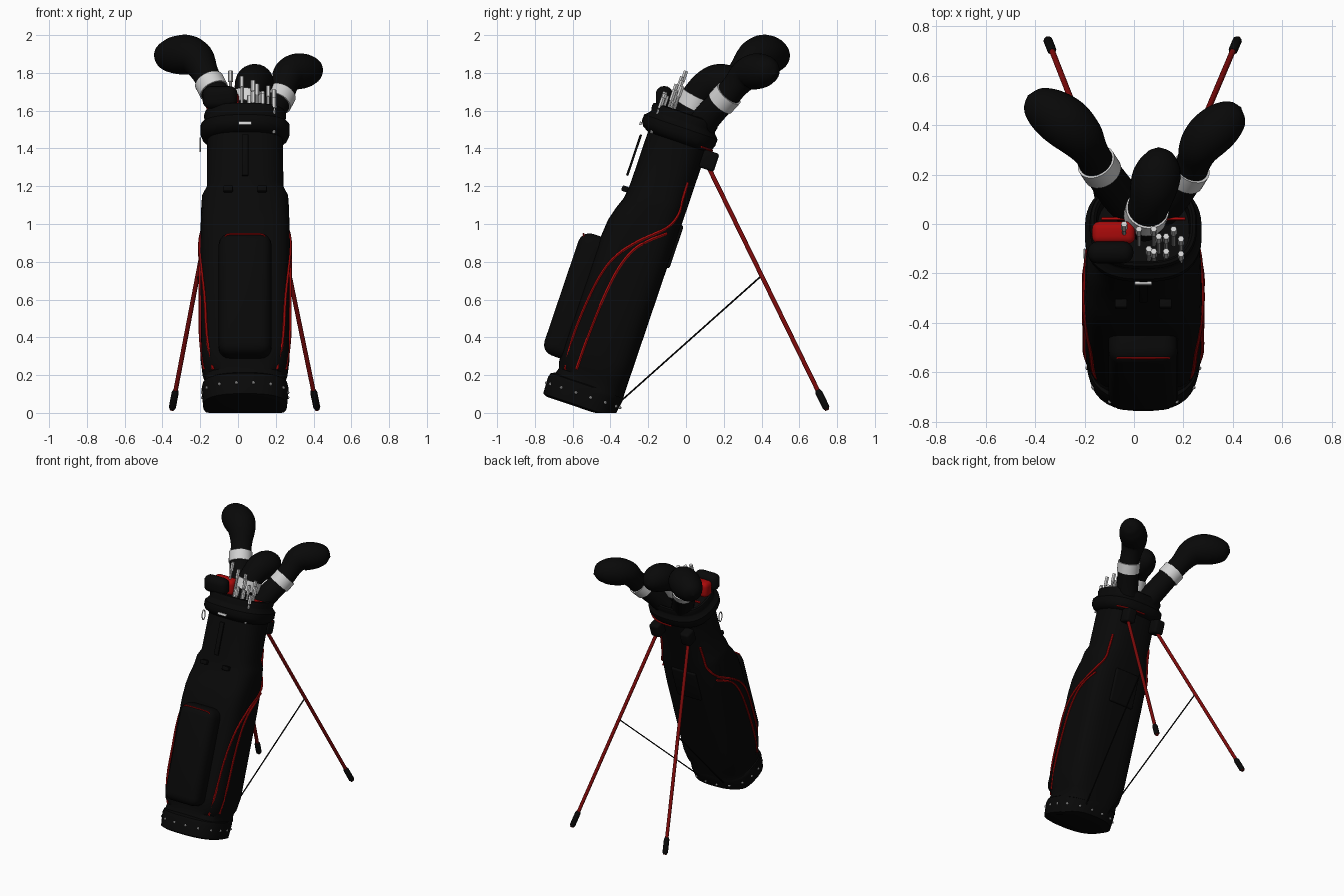
import bpy, bmesh, math
from mathutils import Vector, Matrix, Quaternion

cube = bpy.data.objects.get("Cube")
if cube:
    bpy.data.objects.remove(cube, do_unlink=True)


def material(name, r, g, b):
    m = bpy.data.materials.new(name)
    m.use_nodes = True
    m.diffuse_color = (r, g, b, 1)
    m.node_tree.nodes["Principled BSDF"].inputs["Base Color"].default_value = (r, g, b, 1)
    return m


BLACK = material("black fabric", .0025, .0025, .0025)
RED = material("red trim", .4, .003, .003)
DARK_RED = material("dark red legs", .2, .003, .003)
SILVER = material("light grey", .65, .65, .65)

# Leaning frame of the bag: v runs front to back, w runs up the bag
TILT = math.radians(18.7)
BAG = Matrix.Translation((.0375, -.36, 0)) @ Matrix.Rotation(-TILT, 4, 'X')
TO_BAG = BAG.inverted()
WORLD = Matrix.Identity(4)


def make(name, bm, mat, matrix=WORLD):
    bmesh.ops.transform(bm, matrix=matrix, verts=bm.verts)
    for v in bm.verts:
        v.co.z = max(v.co.z, 0)
    bmesh.ops.recalc_face_normals(bm, faces=bm.faces)
    mesh = bpy.data.meshes.new(name)
    bm.to_mesh(mesh)
    bm.free()
    mesh.materials.append(mat)
    ob = bpy.data.objects.new(name, mesh)
    bpy.context.collection.objects.link(ob)
    bpy.ops.object.select_all(action='DESELECT')
    ob.select_set(True)
    bpy.context.view_layer.objects.active = ob
    bpy.ops.object.shade_smooth_by_angle(angle=math.radians(40))
    return ob


def skin(bm, rings):
    for a, b in zip(rings, rings[1:]):
        for i in range(len(a)):
            j = (i + 1) % len(a)
            bm.faces.new((a[i], a[j], b[j], b[i]))
    bm.faces.new(rings[0][::-1])
    bm.faces.new(rings[-1])


def outline(w, hx, front, back, angle, power=2.6):
    # Rounded-square cross-section; a higher power gives squarer corners
    c, s = math.cos(angle), math.sin(angle)
    k = (abs(c) ** power + abs(s) ** power) ** (-1 / power)
    return Vector((hx * c * k, (front + back) / 2 + (back - front) / 2 * s * k, w))


def loft(name, sections, mat, n=48):
    bm = bmesh.new()
    skin(bm, [[bm.verts.new(outline(*s[:4], math.tau * i / n, *s[4:])) for i in range(n)] for s in sections])
    return make(name, bm, mat, BAG)


def sweep(name, path, radii, mat, matrix=WORLD, steps=1, n=10):
    # Round tube along a smoothed path with changing radius
    if isinstance(radii, float):
        radii = [radii] * len(path)
    pts = [Vector((*p, r)) for p, r in zip(path, radii)]
    pts = [pts[0] * 2 - pts[1]] + pts + [pts[-1] * 2 - pts[-2]]
    fine = []
    for a, b, c, d in zip(pts, pts[1:], pts[2:], pts[3:]):
        for k in range(steps):
            t = k / steps
            fine.append((b * 2 + (c - a) * t + (a * 2 - b * 5 + c * 4 - d) * t * t
                         + (b * 3 - a - c * 3 + d) * t ** 3) / 2)
    fine.append(pts[-2])
    bm = bmesh.new()
    rings, q, last = [], Quaternion(), Vector((0, 0, 1))
    for i, p in enumerate(fine):
        d = (fine[min(i + 1, len(fine) - 1)] - fine[max(i - 1, 0)]).xyz.normalized()
        q = last.rotation_difference(d) @ q
        last = d
        rings.append([bm.verts.new(p.xyz + q @ Vector((math.cos(math.tau * j / n), math.sin(math.tau * j / n), 0))
                                   * max(p.w, .002)) for j in range(n)])
    skin(bm, rings)
    return make(name, bm, mat, matrix)


def box(name, center, size, mat, bevel=.01, matrix=BAG):
    bm = bmesh.new()
    bmesh.ops.create_cube(bm, size=1, matrix=Matrix.Translation(center) @ Matrix.Diagonal((*size, 1)))
    bmesh.ops.bevel(bm, geom=bm.edges[:], offset=bevel, segments=4, profile=.5, affect='EDGES')
    return make(name, bm, mat, matrix)


# Bag shell: base cup, body, collar
loft("base_cup", [(-.04, .2, -.385, -.03), (-.03, .222, -.408, 0), (.06, .23, -.412, .002),
                  (.085, .225, -.405, .002), (.1, .205, -.375, 0)], BLACK)
BODY = [(.08, .22, -.385, 0, 3), (.125, .213, -.372, 0, 3), (.16, .225, -.383, 0, 3.5),
        (.25, .236, -.386, 0, 4), (.85, .237, -.386, 0, 4), (.95, .236, -.378, 0, 3.8),
        (1.02, .234, -.36, 0, 3.5), (1.09, .232, -.335, 0, 3), (1.15, .228, -.328, 0, 2.8),
        (1.2, .203, -.327, 0, 2.6), (1.5, .2, -.327, 0, 2.6)]
loft("bag_body", BODY, BLACK)
loft("collar", [(1.46, .2, -.327, 0), (1.48, .225, -.36, .025), (1.505, .236, -.376, .035),
                (1.54, .236, -.376, .035), (1.565, .215, -.35, .012), (1.575, .212, -.346, .01),
                (1.6, .217, -.352, .016), (1.615, .212, -.346, .01), (1.62, .2, -.335, 0),
                (1.61, .19, -.325, -.01), (1.54, .185, -.32, -.015)], BLACK)

# Studs around the base cup
for i in range(16):
    bm = bmesh.new()
    bmesh.ops.create_icosphere(bm, subdivisions=1, radius=.009, matrix=Matrix.Translation(
        outline(.03, .228, -.411, .002, math.tau * (i + .5) / 16)))
    make("base_stud", bm, SILVER, BAG)

# Pockets, back pad and front fittings
box("front_pocket", (0, -.39, .515), (.28, .2, .68), BLACK, .06)
box("back_pad", (0, .0, .93), (.2, .025, .24), BLACK, .011)
sweep("front_pocket_piping", [(-.105, -.47, .825), (-.08, -.476, .838), (.08, -.476, .838), (.105, -.47, .825)],
      .005, RED, BAG, 3, 6)
box("front_strap", (.0, -.357, 1.32), (.035, .012, .23), BLACK, .004)
box("front_plate", (0, -.378, 1.49), (.07, .012, .018), SILVER, .003)
for x in (-.09, .09):
    box("strap_loop", (x, -.345, 1.135), (.05, .035, .03), BLACK, .006)


def side_x(p):
    # Half-width of the body surface at a point in the bag frame
    for a, b in zip(BODY, BODY[1:]):
        if a[0] <= p.z <= b[0]:
            t = (p.z - a[0]) / (b[0] - a[0])
            hx, front, back, power = [a[i] + (b[i] - a[i]) * t for i in (1, 2, 3, 4)]
            u = abs((p.y - (front + back) / 2) / ((back - front) / 2))
            return hx * max(0, 1 - u ** power) ** (1 / power)
    return .2


# Red piping on both flanks
CURVES = [[(-.64, .23), (-.6, .4), (-.52, .6), (-.44, .75), (-.36, .84), (-.25, .91), (-.1, .98),
           (-.04, 1.05), (-.02, 1.12), (.01, 1.22)],
          [(-.58, .23), (-.52, .4), (-.44, .6), (-.36, .76), (-.28, .86), (-.2, .91), (-.1, .95)]]
for side in (-1, 1):
    for curve in CURVES:
        path = [TO_BAG @ Vector((0, y, z)) for y, z in curve]
        for p in path:
            p.x = side * (side_x(p) + .003)
        sweep("side_piping", path, .008, RED, BAG, 4, 6)

# Short red piping at the back of the collar, red edge on the divider in its mouth
sweep("collar_piping", [outline(1.475, .225, -.36, .027, math.pi * (.22 + .05 * i)) for i in range(7)],
      .006, RED, BAG, 1, 6)
box("divider_piping", (0, -.14, 1.6), (.34, .012, .014), RED, .003)

# Stand: hinges, legs, rubber feet and thin struts
for top_x, foot_x, base_x in ((-.1, -.35, -.06), (.15, .42, .13)):
    box("stand_hinge", (top_x - .0375, .028, 1.42), (.075, .085, .1), BLACK, .015)
    top, foot = Vector((top_x, .11, 1.32)), Vector((foot_x, .748, .016))
    sweep("stand_leg", [top, foot], .012, DARK_RED)
    sweep("stand_foot", [top.lerp(foot, .92), top.lerp(foot, .93), top.lerp(foot, .99), foot],
          [.014, .019, .019, .01], BLACK)
    sweep("stand_strut", [top.lerp(foot, .455), (base_x, -.37, .04)], .0045, BLACK, n=6)

# Padded covers on the large clubs, each with a pale band
COVERS = {
    "right_cover": ([(.0, .05, 1.47), (-.07, .13, 1.6), (-.14, .23, 1.73), (-.175, .29, 1.8), (-.215, .35, 1.87),
                     (-.265, .4, 1.895), (-.32, .44, 1.895), (-.37, .475, 1.89), (-.41, .505, 1.885),
                     (-.428, .52, 1.88)],
                    [.075, .077, .072, .072, .093, .105, .102, .086, .055, .0], 2),
    "left_cover": ([(.11, .06, 1.49), (.16, .12, 1.575), (.22, .205, 1.665), (.245, .26, 1.73), (.265, .31, 1.785),
                    (.3, .355, 1.805), (.345, .395, 1.81), (.385, .43, 1.808), (.415, .458, 1.8),
                    (.432, .472, 1.795)],
                   [.075, .075, .07, .07, .084, .094, .092, .078, .05, .0], 2),
    "middle_cover": ([(.04, .0, 1.53), (.05, .045, 1.65), (.065, .09, 1.71), (.08, .15, 1.745), (.095, .21, 1.75),
                      (.1, .26, 1.745), (.1, .295, 1.74), (.1, .31, 1.738)],
                     [.075, .08, .085, .096, .095, .075, .042, .0], 1)}
for name, (path, radii, i) in COVERS.items():
    sweep(name, path, radii, BLACK, WORLD, 4, 24)
    mid = Vector(path[i])
    along = (Vector(path[i + 1]) - Vector(path[i - 1])).normalized() * .036
    sweep(name + "_band", [mid - along, mid + along], radii[i] + .008, SILVER, WORLD, 1, 24)

# Putter cover with red back
box("putter_cover", (-.095, -.115, 1.67), (.185, .09, .12), BLACK, .042, WORLD)
box("putter_cover_back", (-.082, -.035, 1.645), (.175, .09, .11), RED, .03, WORLD)

# Iron shafts: x, y, top height
IRONS = [(-.04, 0, 1.81), (.02, -.02, 1.78), (.08, -.02, 1.76), (.1, -.05, 1.74), (.16, -.02, 1.73),
         (.13, -.05, 1.7), (.06, -.1, 1.68), (.08, -.11, 1.7), (.13, -.11, 1.69), (.19, -.12, 1.67),
         (.19, -.06, 1.71)]
LEAN = Vector((0, math.sin(TILT), math.cos(TILT)))
for x, y, z in IRONS:
    tip = Vector((x, y, z))
    sweep("iron_shaft", [tip - LEAN * .2, tip - LEAN * .06], .008, SILVER, n=8)
    sweep("iron_end", [tip - LEAN * .06, tip], .013, SILVER, n=6)

# Small ring hanging on the right flank
sweep("hanging_ring", [(-.2, -.12 + .018 * math.cos(math.tau * i / 16), 1.42 + .035 * math.sin(math.tau * i / 16))
                       for i in range(17)], .004, SILVER, n=6)
